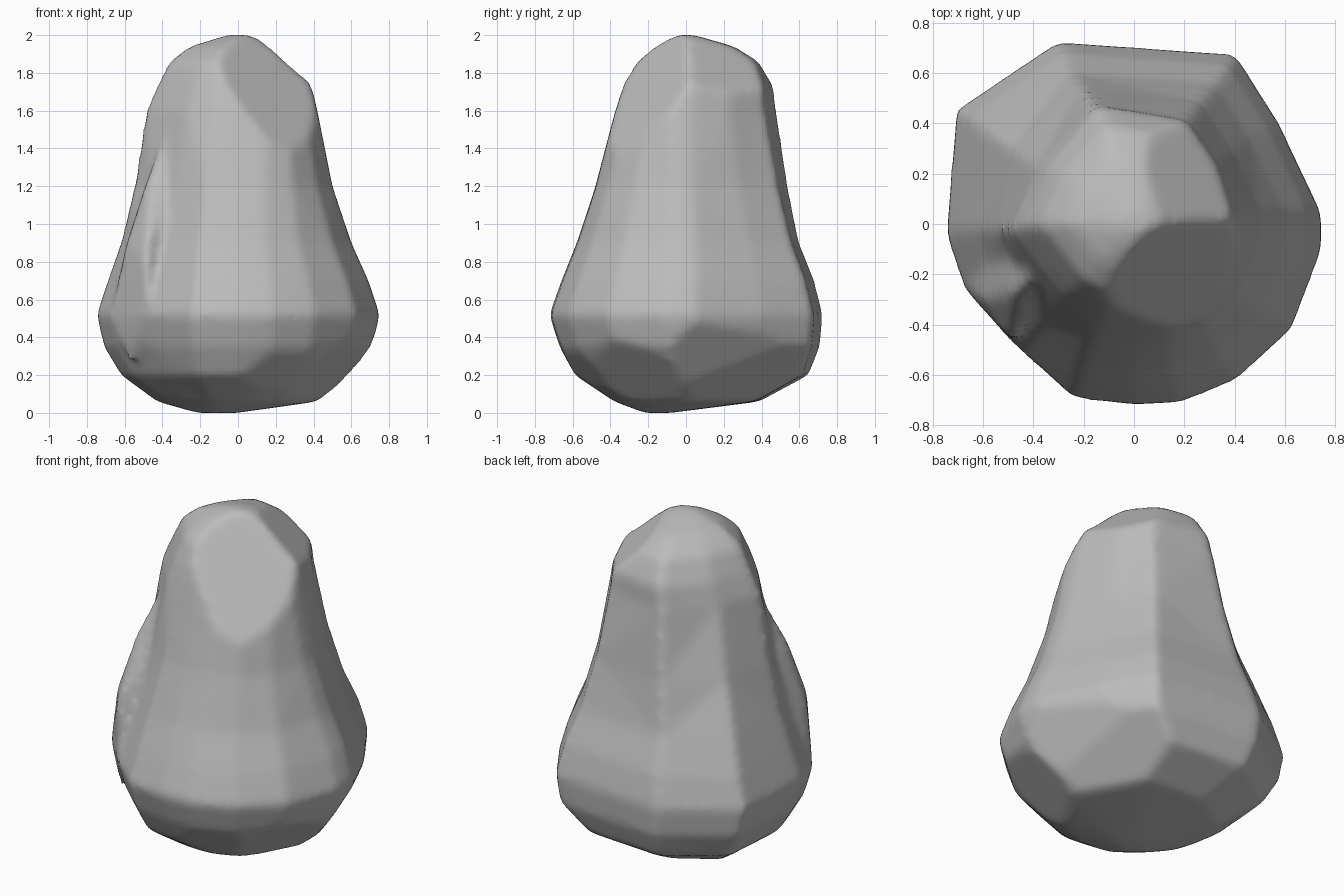
import bpy, bmesh
from mathutils import Vector

cube = bpy.data.objects.get("Cube")
if cube:
    bpy.data.objects.remove(cube)

# Plan outlines, counter-clockwise with matching corners
BASE_OUTLINE = [(.74, .04), (.57, .4), (.4, .67), (-.3, .72), (-.7, .45),
                (-.74, -.04), (-.67, -.25), (-.47, -.48), (-.24, -.69), (0, -.72),
                (.18, -.71), (.4, -.62), (.62, -.42), (.74, -.1)]
NECK_OUTLINE = [(.39, .02), (.32, .22), (.2, .4), (-.16, .46), (-.36, .22),
                (-.46, -.02), (-.34, -.18), (-.26, -.28), (-.12, -.35), (0, -.36),
                (.14, -.36), (.25, -.31), (.33, -.2), (.39, -.08)]

# Level sections: height, right, left, front, back
SECTIONS = [
    (0, -.22, 0, -.22, -.08),
    (.06, -.43, .42, -.38, .39),
    (.2, -.62, .6, -.59, .65),
    (.35, -.71, .71, -.67, .71),
    (.52, -.75, .75, -.725, .725),
    (.7, -.69, .69, -.66, .68),
    (.9, -.62, .6, -.58, .6),
    (1.2, -.55, .5, -.48, .54),
    (1.6, -.49, .42, -.375, .48),
    (1.72, -.44, .395, -.345, .47),
    (1.86, -.37, .36, -.29, .39),
    (1.94, -.26, .24, -.18, .26),
    (2, -.07, .06, -.05, .05),
]

# Chipped facets: point on the facet, outward direction
CHIPS = [
    ((-.08, -.27, 1.83), (.5, -.67, .55)),    # upper front left
    ((.2, .12, 1.86), (.6, .34, .7)),         # upper back left
    ((-.03, -.54, .1), (-.32, -.41, -.85)),   # front right underside
    ((-.03, -.53, .12), (.28, -.69, -.67)),   # front left underside
    ((.43, -.28, .19), (.6, -.35, -.72)),     # left underside, towards front
    ((.72, .13, .5), (.75, .3, -.5)),         # left underside
    ((.42, .3, .2), (.62, .36, -.7)),         # left underside, towards back
]

# Corners of the ridge that runs down the front right side
RIDGE = [(-.38, -.18, 1.5), (-.47, -.27, 1.27), (-.55, -.15, 1), (-.6, -.3, .87),
         (-.49, -.46, .85), (-.68, -.25, .5), (-.47, -.48, .5), (-.58, -.3, .27),
         (-.2, -.2, .4), (-.2, -.15, 1.45)]


def unit_outline(points):
    """Rescale an outline so both axes span 0..1."""
    spans = [(min(axis), max(axis)) for axis in zip(*points)]
    return [Vector([(value - low) / (high - low)
                    for value, (low, high) in zip(point, spans)])
            for point in points]


def loft_sections(bm):
    base, neck = unit_outline(BASE_OUTLINE), unit_outline(NECK_OUTLINE)
    rings = []
    for height, right, left, front, back in SECTIONS:
        blend = min(max((height - .9) / .7, 0), 1)
        ring = []
        for low, high in zip(base, neck):
            u, v = low.lerp(high, blend)
            ring.append(bm.verts.new((right + (left - right) * u,
                                      front + (back - front) * v, height)))
        rings.append(ring)
    count = len(base)
    for lower, upper in zip(rings, rings[1:]):
        for i in range(count):
            j = (i + 1) % count
            bm.faces.new((lower[i], lower[j], upper[j], upper[i]))
    bm.faces.new(list(reversed(rings[0])))
    bm.faces.new(rings[-1])


def chip(bm, point, direction):
    """Slice away everything beyond a plane and close the cut."""
    geometry = bm.verts[:] + bm.edges[:] + bm.faces[:]
    bmesh.ops.bisect_plane(bm, geom=geometry, plane_co=Vector(point),
                           plane_no=Vector(direction).normalized(),
                           clear_outer=True)
    rim = [edge for edge in bm.edges if edge.is_boundary]
    if rim:
        bmesh.ops.holes_fill(bm, edges=rim, sides=0)


# Rock body with its ridge
bm = bmesh.new()
loft_sections(bm)
for point, direction in CHIPS:
    chip(bm, point, direction)
bmesh.ops.convex_hull(bm, input=[bm.verts.new(corner) for corner in RIDGE])
bmesh.ops.triangulate(bm, faces=bm.faces[:])
bmesh.ops.recalc_face_normals(bm, faces=bm.faces[:])
mesh = bpy.data.meshes.new("boulder")
bm.to_mesh(mesh)
bm.free()
boulder = bpy.data.objects.new("boulder", mesh)
bpy.context.collection.objects.link(boulder)

# Merge into one skin and soften the worn edges
remesh = boulder.modifiers.new("even_surface", 'REMESH')
remesh.mode = 'VOXEL'
remesh.voxel_size = .025
remesh.use_smooth_shade = True
wear = boulder.modifiers.new("worn_edges", 'SMOOTH')
wear.factor = .5
wear.iterations = 8

# Stone colour
stone = bpy.data.materials.new("grey_stone")
stone.use_nodes = True
colour = (.5, .5, .5, 1)
stone.diffuse_color = colour
shader = next(n for n in stone.node_tree.nodes if n.type == 'BSDF_PRINCIPLED')
shader.inputs["Base Color"].default_value = colour
shader.inputs["Roughness"].default_value = .9
mesh.materials.append(stone)
